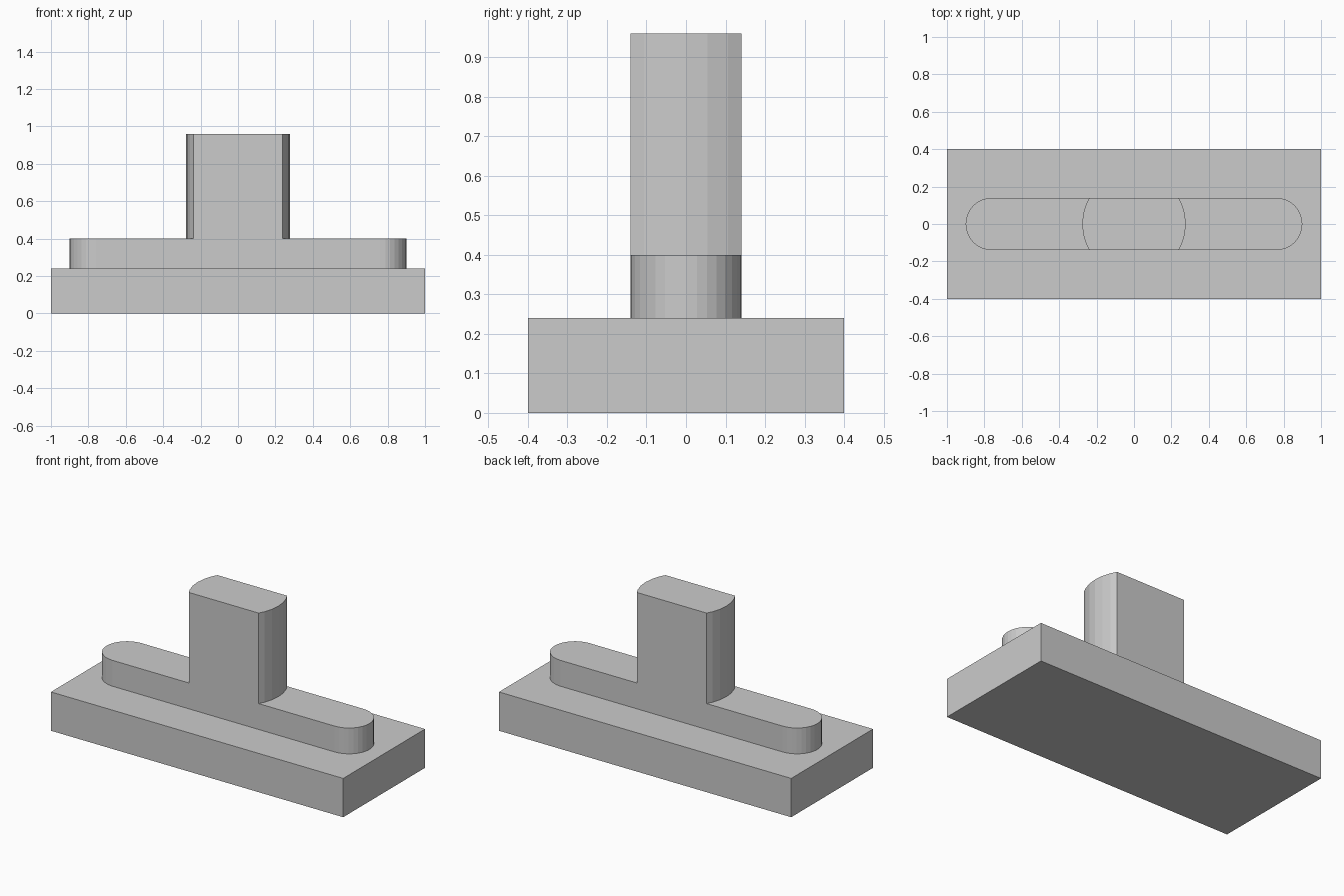
import bpy, bmesh, math

if "Cube" in bpy.data.objects:
    bpy.data.objects.remove(bpy.data.objects["Cube"])

grey = bpy.data.materials.new("light_grey")
grey.diffuse_color = (0.6, 0.6, 0.6, 1)
grey.use_nodes = True
grey.node_tree.nodes["Principled BSDF"].inputs["Base Color"].default_value = grey.diffuse_color

HALF = 0.14               # half thickness of rail and stem
STEP = math.pi / 16       # arc step of a 32-sided circle


def prism(name, outline, z0, z1):
    """Extrude a counter-clockwise xy outline from z0 to z1."""
    bm = bmesh.new()
    base = bm.faces.new([bm.verts.new((x, y, z0)) for x, y in outline])
    top = bmesh.ops.extrude_face_region(bm, geom=[base], use_keep_orig=True)["geom"]
    verts = [v for v in top if isinstance(v, bmesh.types.BMVert)]
    bmesh.ops.translate(bm, verts=verts, vec=(0, 0, z1 - z0))
    bmesh.ops.recalc_face_normals(bm, faces=bm.faces)
    mesh = bpy.data.meshes.new(name)
    bm.to_mesh(mesh)
    bm.free()
    mesh.materials.append(grey)
    obj = bpy.data.objects.new(name, mesh)
    bpy.context.collection.objects.link(obj)
    return obj


def both_ends(right):
    """Complete an outline by turning its right end half way round."""
    return right + [(-x, -y) for x, y in right]


# Rectangular base block
prism("base", both_ends([(1, -0.4), (1, 0.4)]), 0, 0.24)

# Long rail with half-round ends
rail_end = [(0.76 + HALF * math.cos(k * STEP), HALF * math.sin(k * STEP))
            for k in range(-8, 9)]
prism("rail", both_ends(rail_end), 0.24, 0.4)

# Upright stem: a round bar with two flat sides
R = 0.277
flat_x = math.sqrt(R * R - HALF * HALF)
stem_end = [(R * math.cos(k * STEP), R * math.sin(k * STEP)) for k in range(-2, 3)]
stem_end = [(flat_x, -HALF)] + stem_end + [(flat_x, HALF)]
prism("stem", both_ends(stem_end), 0.4, 0.96)
